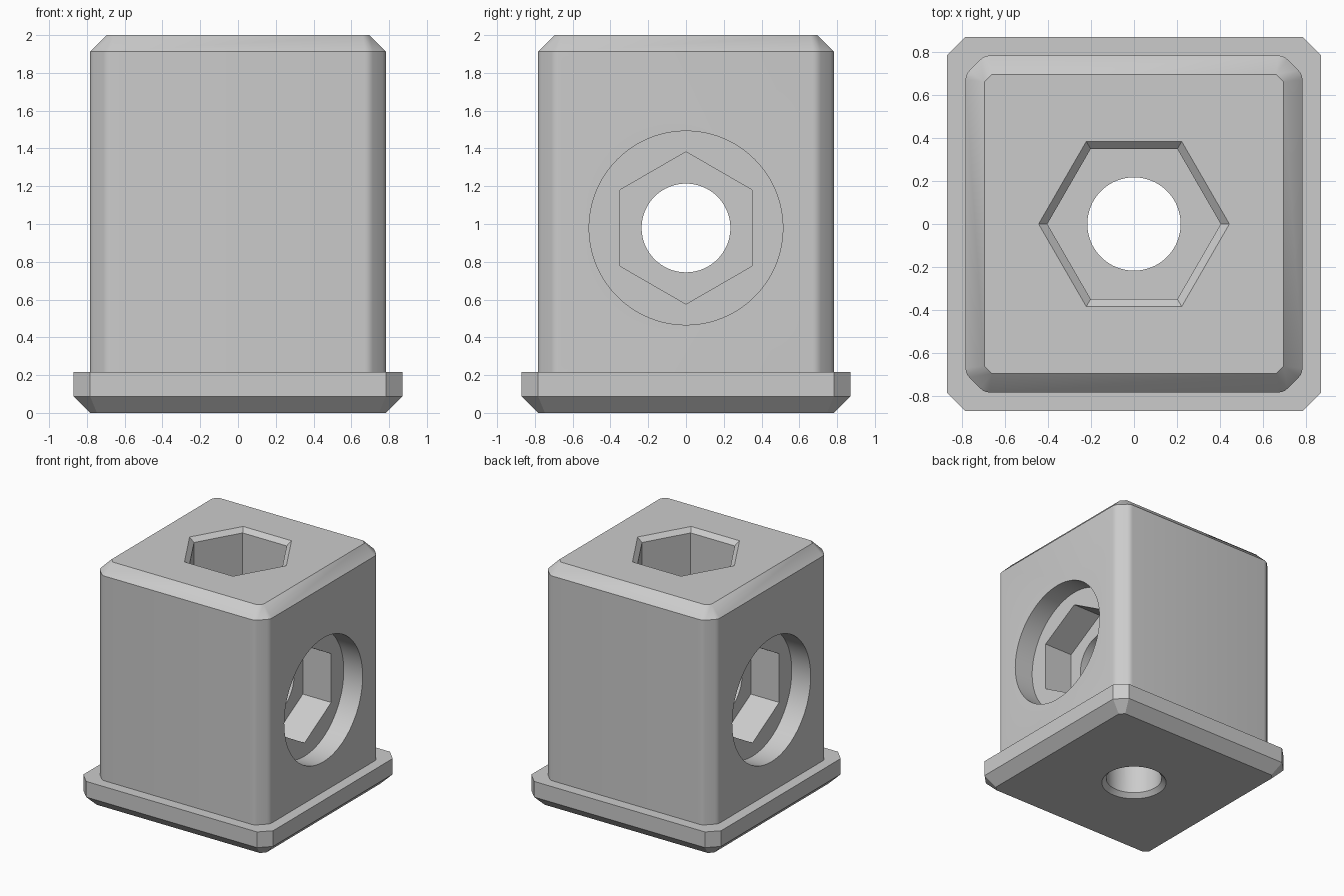
import bpy
import bmesh
from math import cos, sin, pi, radians
from mathutils import Matrix, Vector

if "Cube" in bpy.data.objects:
    bpy.data.objects.remove(bpy.data.objects["Cube"], do_unlink=True)

CHAMFER = 0.087
RIM = 0.035          # small chamfer around the vertical openings
BORE_Z = 0.979       # height of the cross bore


def loft(name, rings):
    """Skin a stack of equally long closed rings and cap both ends."""
    bm = bmesh.new()
    rows = [[bm.verts.new(p) for p in ring] for ring in rings]
    n = len(rows[0])
    for low, high in zip(rows, rows[1:]):
        for i in range(n):
            j = (i + 1) % n
            bm.faces.new((low[i], low[j], high[j], high[i]))
    bm.faces.new(rows[0][::-1])
    bm.faces.new(rows[-1])
    bmesh.ops.remove_doubles(bm, verts=bm.verts, dist=0.0001)
    bmesh.ops.recalc_face_normals(bm, faces=bm.faces)
    mesh = bpy.data.meshes.new(name)
    bm.to_mesh(mesh)
    bm.free()
    obj = bpy.data.objects.new(name, mesh)
    bpy.context.collection.objects.link(obj)
    return obj


def clipped_square(half, z, inset=0.0, fillet=0.0, steps=3):
    """Square with cut corners, optionally inset and softened."""
    cut = CHAMFER - inset * (2 - 2 ** 0.5)
    h = half - inset
    corners = []
    for k in range(4):
        turn = Matrix.Rotation(k * pi / 2, 3, "Z")
        corners += [turn @ Vector((h, h - cut, z)), turn @ Vector((h - cut, h, z))]
    points = []
    for i, p in enumerate(corners):
        a = p + (corners[i - 1] - p).normalized() * fillet
        b = p + (corners[(i + 1) % len(corners)] - p).normalized() * fillet
        for s in range(steps + 1):
            t = s / steps
            points.append(a * (1 - t) ** 2 + p * 2 * t * (1 - t) + b * t * t)
    return points


def turned(name, sides, profile, matrix=Matrix()):
    """Regular prism following (radius, height) pairs."""
    rings = [[(r * cos(2 * pi * i / sides), r * sin(2 * pi * i / sides), z)
              for i in range(sides)] for r, z in profile]
    obj = loft(name, rings)
    obj.data.transform(matrix)
    obj.hide_render = True
    return obj


# Block and flange in one continuous skin
block = loft("socket_block", [
    clipped_square(0.87, 0, inset=CHAMFER),
    clipped_square(0.87, CHAMFER),
    clipped_square(0.87, 0.217),
    clipped_square(0.783, 0.217, fillet=0.025),
    clipped_square(0.783, 2 - CHAMFER, fillet=0.025),
    clipped_square(0.783, 2, inset=CHAMFER),
])

# Vertical openings: hexagonal pocket from the top, round hole from below
over = 0.05
slope = 2 / 3 ** 0.5
cutters = [
    turned("top_hex_cutter", 6, [
        (0.403, 1.565), (0.403, 2 - RIM), (0.403 + (RIM + over) * slope, 2 + over)]),
    turned("bottom_hole_cutter", 64, [
        (0.217 + RIM + over, -over), (0.217, RIM), (0.217, 1.7)]),
]

# Cross bore with a hexagonal pocket and a round counterbore on each side
for side in (1, -1):
    aim = Matrix.Translation((0, 0, BORE_Z)) @ Matrix.Rotation(side * pi / 2, 4, "Y")
    cutters.append(turned("counterbore_cutter", 96, [(0.513, 0.61), (0.513, 1)], aim))
    cutters.append(turned("side_hex_cutter", 6, [(0.403, 0.35), (0.403, 0.7)], aim))
cutters.append(turned("cross_bore_cutter", 64, [(0.235, -0.9), (0.235, 0.9)], aim))

bpy.ops.object.select_all(action="DESELECT")
bpy.context.view_layer.objects.active = block
block.select_set(True)
for cutter in cutters:
    mod = block.modifiers.new(cutter.name, "BOOLEAN")
    mod.operation = "DIFFERENCE"
    mod.solver = "EXACT"
    mod.object = cutter
    bpy.ops.object.modifier_apply(modifier=mod.name)
    bpy.data.objects.remove(cutter, do_unlink=True)

# Single plain grey
grey = bpy.data.materials.new("light_grey")
grey.use_nodes = True
colour = (0.6, 0.6, 0.6, 1)
grey.diffuse_color = colour
grey.node_tree.nodes["Principled BSDF"].inputs["Base Color"].default_value = colour
block.data.materials.clear()
block.data.materials.append(grey)

bpy.ops.object.shade_smooth_by_angle(angle=radians(30))
